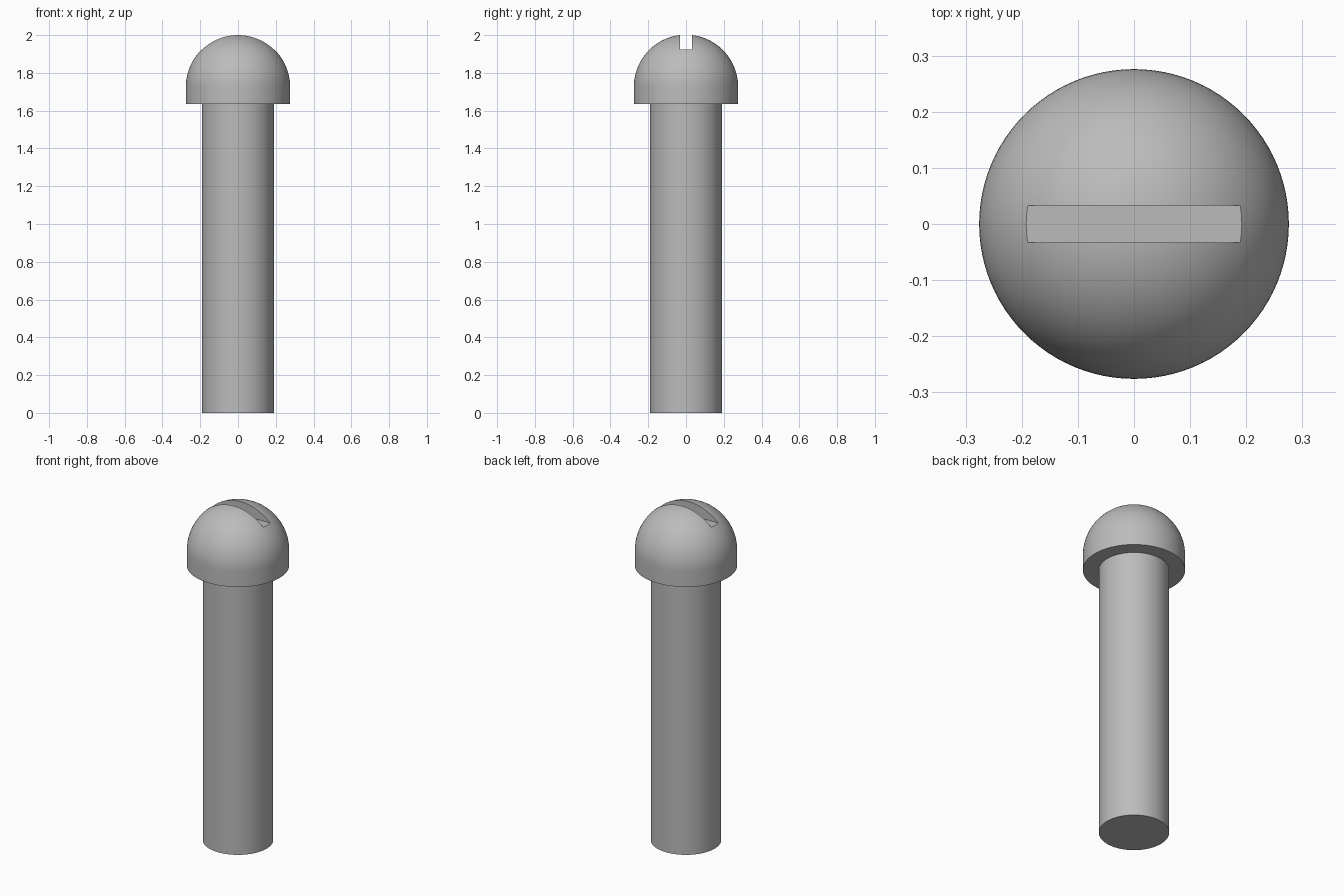
import bpy, bmesh, math

if "Cube" in bpy.data.objects:
    bpy.data.objects.remove(bpy.data.objects["Cube"], do_unlink=True)

SIDES = 96
SHAFT_R, HEAD_R = 0.19, 0.276
HEAD_BASE, DOME_Z = 1.635, 1.726
SLOT_W, SLOT_FLOOR = 0.066, 1.924

steel = bpy.data.materials.new("grey_steel")
steel.use_nodes = True
steel.diffuse_color = (0.5, 0.5, 0.5, 1)
steel.node_tree.nodes["Principled BSDF"].inputs["Base Color"].default_value = (0.5, 0.5, 0.5, 1)


def revolve(name, profile):
    """Spin an (r, z) profile about the z axis into a closed solid."""
    bm = bmesh.new()
    verts = [bm.verts.new((r, 0, z)) for r, z in profile]
    edges = [bm.edges.new(pair) for pair in zip(verts, verts[1:])]
    bmesh.ops.spin(bm, geom=verts + edges, cent=(0, 0, 0), axis=(0, 0, 1),
                   angle=math.tau, steps=SIDES, use_duplicate=False)
    bmesh.ops.remove_doubles(bm, verts=bm.verts, dist=1e-5)
    bmesh.ops.recalc_face_normals(bm, faces=bm.faces)
    mesh = bpy.data.meshes.new(name)
    bm.to_mesh(mesh)
    bm.free()
    mesh.materials.append(steel)
    obj = bpy.data.objects.new(name, mesh)
    bpy.context.collection.objects.link(obj)
    return obj


def activate(obj):
    bpy.ops.object.select_all(action="DESELECT")
    obj.select_set(True)
    bpy.context.view_layer.objects.active = obj


# Plain cylindrical shaft, ending inside the head
shaft = revolve("shaft", [(0, 0), (SHAFT_R, 0), (SHAFT_R, HEAD_BASE + 0.04), (0, HEAD_BASE + 0.04)])

# Round head: short straight rim with a hemisphere on top
STEPS = 24
arc = [(HEAD_R * math.cos(a), DOME_Z + HEAD_R * math.sin(a))
       for a in (math.pi / 2 * i / STEPS for i in range(STEPS))]
head = revolve("head", [(0, HEAD_BASE), (HEAD_R, HEAD_BASE)] + arc + [(0, DOME_Z + HEAD_R)])

# Straight driver slot cut across the dome
bpy.ops.mesh.primitive_cube_add(size=1, location=(0, 0, SLOT_FLOOR + 0.1))
cutter = bpy.context.object
cutter.name = "slot_cutter"
cutter.scale = (1, SLOT_W, 0.2)
cutter.hide_render = True
cutter.data.materials.append(steel)
bpy.context.view_layer.update()
activate(head)
cut = head.modifiers.new("slot", "BOOLEAN")
cut.operation = "DIFFERENCE"
cut.solver = "EXACT"
cut.object = cutter
bpy.ops.object.modifier_apply(modifier=cut.name)
bpy.data.objects.remove(cutter, do_unlink=True)

# Smooth round surfaces, crisp rims and slot edges
for part in (shaft, head):
    activate(part)
    bpy.ops.object.shade_smooth_by_angle(angle=math.radians(30))
